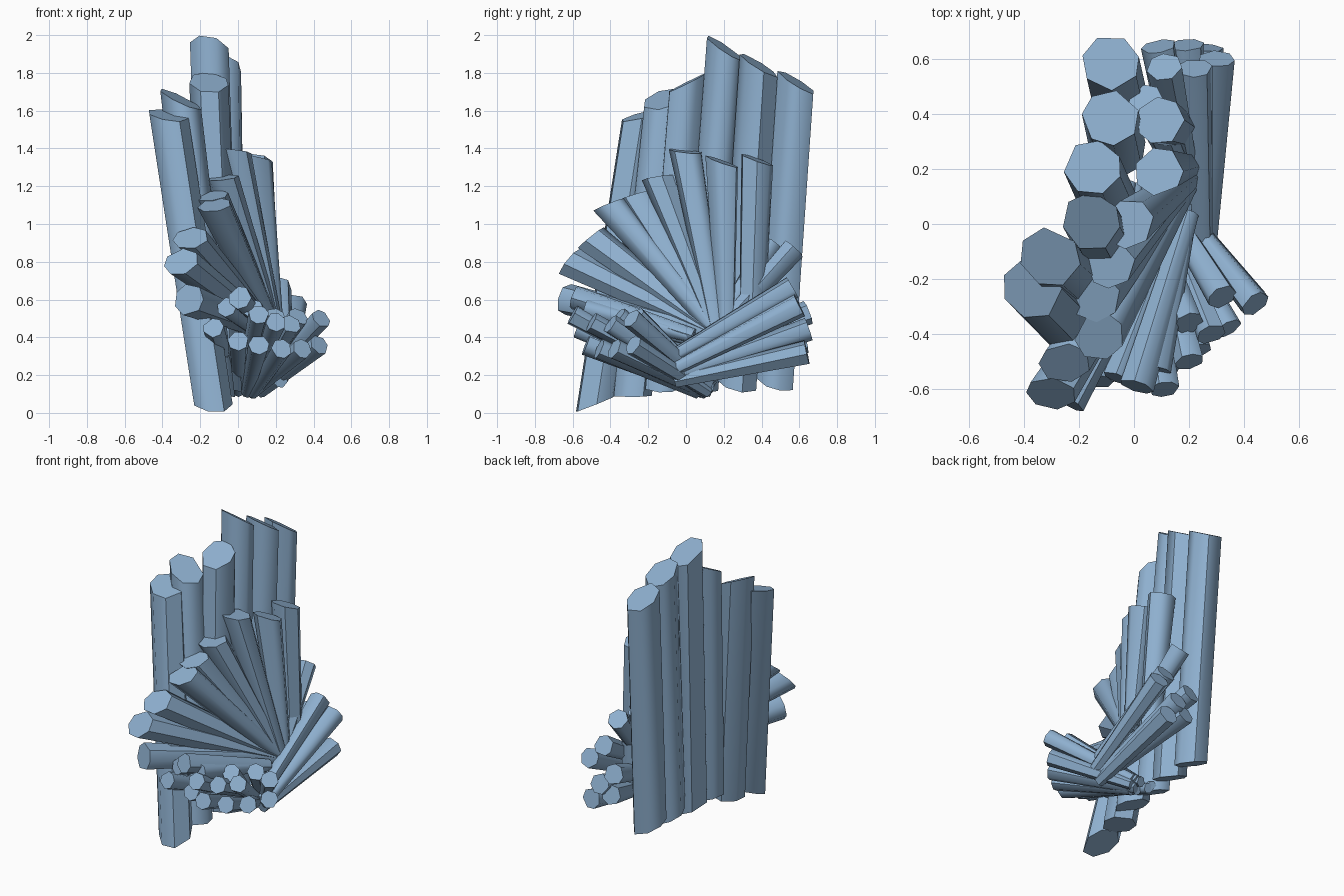
import bpy, bmesh, math, random
from mathutils import Vector

random.seed(4)
stone = bpy.data.materials.new("blue grey stone")
stone.diffuse_color = (0.27, 0.43, 0.62, 1)


def column(name, start, end, r0, r1, sides=7, top=None, bottom=None, turn=0.0):
    """Uneven prism from start to end. Ends are square to the axis, or follow a
    cutting plane given as its rise per unit of x and of y."""
    a, b = Vector(start), Vector(end)
    axis = (b - a).normalized()
    u = Vector((1, 0, 0))
    u = (u - axis * u.dot(axis)).normalized()
    v = axis.cross(u)
    angles = [2 * math.pi * (i + random.uniform(-0.16, 0.16)) / sides + turn for i in range(sides)]
    bm = bmesh.new()
    rings = []
    for centre, r, cut in ((a, r0, bottom), (b, r1, top)):
        ring = []
        for t in angles:
            d = (u * math.cos(t) + v * math.sin(t)) * r
            if cut:   # slide the corner along the axis onto the cutting plane
                k = (cut[0] * d.x + cut[1] * d.y - d.z) / (axis.z - cut[0] * axis.x - cut[1] * axis.y)
                d = d + axis * k
            ring.append(bm.verts.new(centre + d))
        rings.append(ring)
    for i in range(sides):
        j = (i + 1) % sides
        bm.faces.new((rings[0][i], rings[0][j], rings[1][j], rings[1][i]))
    bm.faces.new(rings[1])
    bm.faces.new(rings[0][::-1])
    bmesh.ops.recalc_face_normals(bm, faces=bm.faces)
    for f in bm.faces:
        f.smooth = True
    me = bpy.data.meshes.new(name)
    bm.to_mesh(me)
    bm.free()
    me.set_sharp_from_angle(angle=math.radians(52))
    me.materials.append(stone)
    ob = bpy.data.objects.new(name, me)
    bpy.context.collection.objects.link(ob)


# back wall of tall columns: base, tip, top cut slope, bottom cut slope
slant = (-0.35, -0.25)
tall = [
    ((-0.06, 0.475, 0.16), (-0.085, 0.585, 1.75), (-0.2, -0.6), slant),
    ((-0.06, 0.27, 0.15), (-0.085, 0.385, 1.84), (-0.2, -0.6), slant),
    ((-0.09, 0.07, 0.15), (-0.15, 0.205, 1.93), (-0.2, -0.65), slant),
    ((-0.085, -0.12, 0.14), (-0.155, 0.01, 1.75), (-0.05, 0.5), (-0.3, 0.0)),
    ((-0.12, -0.285, 0.09), (-0.305, -0.12, 1.66), (-0.45, 0.2), (-0.05, 0.0)),
    ((-0.135, -0.475, 0.05), (-0.37, -0.235, 1.575), (-0.15, 0.25), (-0.05, 0.4)),
]
for i, (s, e, cut, low_cut) in enumerate(tall):
    column(f"tall_column_{i+1}", s, e, 0.105, 0.105, 7, cut, low_cut, turn=0.3 + i)

# middle fan: tip and top cut, widening away from a shared root
fan_root = (0.2, 0.17, 0.42)
fan = [
    ((0.095, 0.375, 1.34), (-0.1, -0.35)), ((0.09, 0.19, 1.33), (-0.1, -0.35)),
    ((-0.02, 0.0, 1.385), (-0.1, -0.1)), ((-0.085, -0.145, 1.245), (0.1, 0.15)),
    ((-0.14, -0.27, 1.15), (0.1, 0.3)), ((-0.125, -0.41, 1.10), (0.1, 0.4)),
    ((-0.25, -0.505, 0.925), (0.1, 0.8)), ((-0.30, -0.615, 0.80), (0.3, 1.2)),
    ((-0.26, -0.635, 0.60), None),
]
for i, (tip, cut) in enumerate(fan):
    root = (0.17, 0.34, 0.3) if i == 0 else (0.2, 0.21, 0.4) if i == 1 else fan_root
    column(f"fan_column_{i+1}", root, tip, 0.065 if i == 0 else 0.045, 0.088, 7, cut, turn=i)

# rear shoots leaning to the back: root, tip
rear = [
    ((0.265, -0.05, 0.24), (0.30, 0.60, 0.57)),
    ((0.25, -0.05, 0.31), (0.22, 0.565, 0.66)),
    ((0.225, -0.06, 0.17), (0.26, 0.64, 0.32)),
    ((0.23, -0.05, 0.20), (0.19, 0.65, 0.44)),
    ((0.21, -0.03, 0.27), (0.09, 0.645, 0.53)),
    ((0.21, -0.04, 0.20), (0.12, 0.63, 0.38)),
    ((0.21, 0.1, 0.35), (0.11, 0.57, 0.87)),
    ((0.20, 0.12, 0.38), (0.04, 0.45, 0.90)),
]
for i, (s, e) in enumerate(rear):
    column(f"rear_shoot_{i+1}", s, e, 0.038, 0.066, 7, turn=i)

# low front shoots spreading from roots near the ground
low = [
    (-0.13, -0.57, 0.45), (0.11, -0.60, 0.52), (0.0, -0.50, 0.38), (0.11, -0.53, 0.36),
    (0.20, -0.50, 0.48), (0.23, -0.46, 0.34), (0.20, -0.36, 0.51), (0.28, -0.40, 0.47),
    (0.34, -0.38, 0.34), (0.32, -0.265, 0.51), (0.44, -0.29, 0.50), (0.43, -0.28, 0.36),
]
for i, tip in enumerate(low):
    root = (0.02 + 0.2 * tip[0] + random.uniform(-.02, .02), 0.1 + random.uniform(-.04, .05), 0.02 + 0.25 * tip[2])
    column(f"low_shoot_{i+1}", root, tip, 0.033, 0.056, 7, turn=i)

# higher front shoots lying over the low ones
column("upper_front_shoot", (0.2, 0.04, 0.41), (0.01, -0.59, 0.61), 0.036, 0.064, 7)
column("upper_front_shoot_inner", (0.2, 0.04, 0.40), (0.08, -0.53, 0.55), 0.03, 0.055, 7)
column("upper_front_shoot_outer", (0.17, 0.04, 0.38), (-0.06, -0.56, 0.56), 0.03, 0.055, 7)
